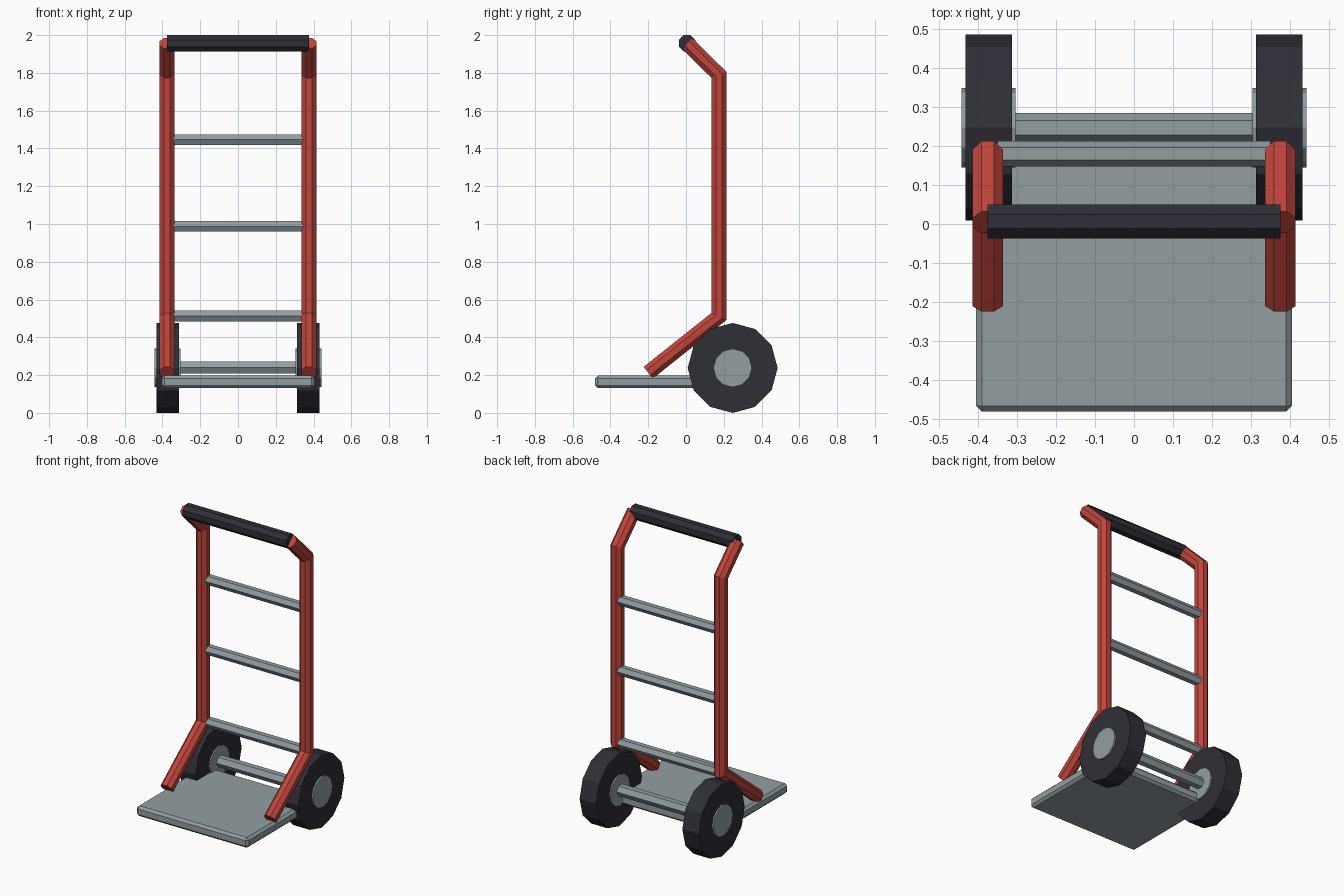
import bpy
import bmesh
import math
from mathutils import Vector

cube = bpy.data.objects.get("Cube")
if cube:
    bpy.data.objects.remove(cube, do_unlink=True)


def material(name, color):
    mat = bpy.data.materials.new(name)
    mat.use_nodes = True
    mat.diffuse_color = (*color, 1)
    mat.node_tree.nodes["Principled BSDF"].inputs["Base Color"].default_value = (*color, 1)
    return mat


red = material("red paint", (0.53, 0.06, 0.045))
steel = material("grey steel", (0.29, 0.345, 0.365))
rubber = material("dark rubber", (0.028, 0.028, 0.038))


def finish(name, bm, mat):
    bmesh.ops.recalc_face_normals(bm, faces=bm.faces)
    mesh = bpy.data.meshes.new(name)
    bm.to_mesh(mesh)
    bm.free()
    mesh.materials.append(mat)
    obj = bpy.data.objects.new(name, mesh)
    bpy.context.collection.objects.link(obj)
    return obj


def tube(name, points, radius, sides, mat, turn=0.0):
    """Sweep a polygon along a path, with mitred joints."""
    pts = [Vector(p) for p in points]
    dirs = [(b - a).normalized() for a, b in zip(pts, pts[1:])]
    side = Vector((0, 1, 0)) if abs(dirs[0].x) > 0.9 else Vector((1, 0, 0))
    bm = bmesh.new()
    rings = []
    for i, p in enumerate(pts):
        d_in, d_out = dirs[max(i - 1, 0)], dirs[min(i, len(dirs) - 1)]
        tangent = (d_in + d_out).normalized()
        up = tangent.cross(side) / tangent.dot(d_in)
        ring = []
        for k in range(sides):
            a = math.tau * k / sides + turn
            ring.append(bm.verts.new(p + radius * (math.cos(a) * side + math.sin(a) * up)))
        rings.append(ring)
    for r, s in zip(rings, rings[1:]):
        for k in range(sides):
            n = (k + 1) % sides
            bm.faces.new((r[k], r[n], s[n], s[k]))
    bm.faces.new(rings[0])
    bm.faces.new(rings[-1])
    return finish(name, bm, mat)


def crossbar(name, x0, x1, y, z, radius, sides, mat, turn=0.0):
    return tube(name, [(x0, y, z), (x1, y, z)], radius, sides, mat, turn)


eighth = math.pi / 8
axle_y, axle_z = 0.247, 0.238

# Bent side rails, wheels and hubs on both sides
for label, s in (("left", 1), ("right", -1)):
    x = 0.375 * s
    tube(label + "_rail",
         [(x, -0.2, 0.213), (x, 0.174, 0.51), (x, 0.174, 1.79), (x, 0.004, 1.957)],
         0.0425, 8, red, eighth)
    crossbar(label + "_tyre", 0.313 * s, 0.432 * s, axle_y, axle_z, 0.238, 12, rubber)
    crossbar(label + "_hub", 0.304 * s, 0.442 * s, axle_y, axle_z, 0.102, 12, steel)

# Rungs and axle
for name, z in (("lower_rung", 0.513), ("middle_rung", 0.988), ("upper_rung", 1.447)):
    crossbar(name, -0.35, 0.35, 0.18, z, 0.0325, 6, steel)
crossbar("axle", -0.32, 0.32, axle_y, 0.241, 0.037, 6, steel)

# Handle grip
crossbar("handle_grip", -0.375, 0.375, 0.006, 1.956, 0.047, 8, rubber, eighth)

# Toe plate with chamfered edges
bm = bmesh.new()
bmesh.ops.create_cube(bm, size=1)
bmesh.ops.scale(bm, vec=(0.81, 0.702, 0.067), verts=bm.verts)
bmesh.ops.translate(bm, vec=(0, -0.13, 0.164), verts=bm.verts)
bmesh.ops.bevel(bm, geom=bm.edges[:], offset=0.015, segments=1, affect='EDGES')
finish("toe_plate", bm, steel)
